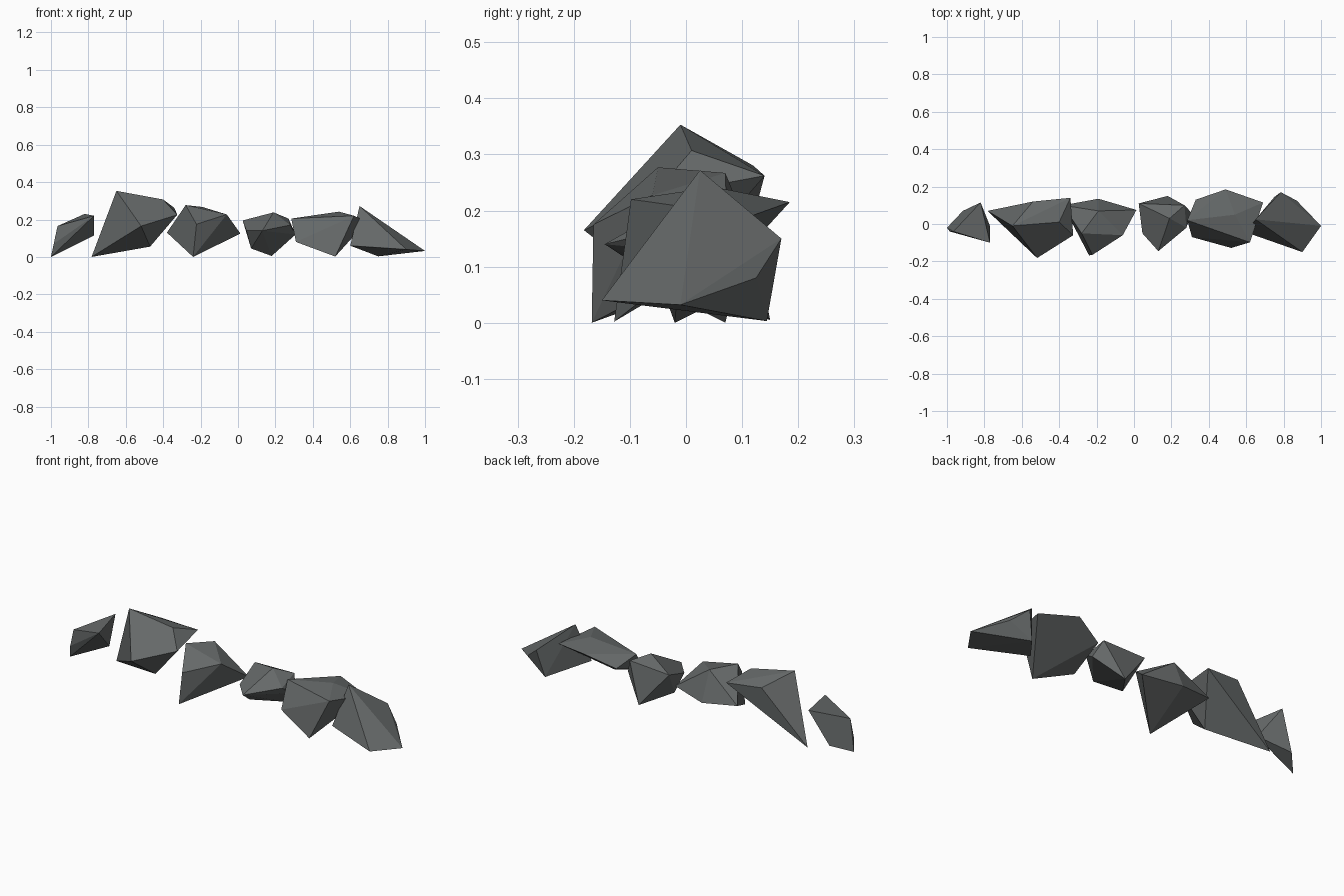
import bpy, bmesh, math

stone = bpy.data.materials.new("slate_grey")
stone.diffuse_color = (0.13, 0.14, 0.14, 1)


def rock(name, corners):
    """Faceted boulder: the convex hull of a few corner points."""
    bm = bmesh.new()
    for c in corners:
        bm.verts.new(c)
    hull = bmesh.ops.convex_hull(bm, input=bm.verts[:])
    loose = [v for v in bm.verts if not v.link_faces]
    bmesh.ops.delete(bm, geom=loose, context='VERTS')
    # merge nearly coplanar triangles into larger facets
    bmesh.ops.dissolve_limit(bm, angle_limit=math.radians(4),
                             verts=bm.verts[:], edges=bm.edges[:])
    bmesh.ops.recalc_face_normals(bm, faces=bm.faces[:])
    me = bpy.data.meshes.new(name)
    bm.to_mesh(me)
    bm.free()
    me.materials.append(stone)
    ob = bpy.data.objects.new(name, me)
    bpy.context.collection.objects.link(ob)
    return ob


# small rock at the left end
rock("rock_far_left", [
    (-1, -.02, 0), (-.985, -.04, .07), (-.965, -.04, .165), (-.77, -.10, .22),
    (-.77, -.01, .115), (-.82, .115, .23), (-.915, .07, .045)])

# tallest rock, with a pointed foot
rock("rock_tall", [
    (-.783, .07, 0), (-.65, -.01, .353), (-.40, .01, .307), (-.34, .14, .262),
    (-.325, -.06, .225), (-.518, -.182, .165), (-.47, -.04, .055),
    (-.54, .12, .28)])

# wedge-shaped rock left of the middle
rock("rock_middle_left", [
    (-.24, -.168, 0), (-.222, -.165, .175), (.013, .075, .125),
    (-.19, .07, .267), (-.28, -.05, .277), (-.06, -.06, .227),
    (-.19, .135, .11), (-.38, .10, .13)])

# small blocky rock right of the middle
rock("rock_middle_right", [
    (.025, .11, .195), (.045, -.05, .14), (.07, 0, .045), (.13, -.145, .14),
    (.19, .03, .238), (.18, .15, .005), (.27, .10, .205), (.308, .06, .12),
    (.28, -.02, .17)])

# broad rock
rock("rock_broad", [
    (.52, -.128, .002), (.31, -.07, .08), (.285, .02, .205), (.49, .185, .215),
    (.62, -.098, .22), (.54, .05, .242), (.69, .115, .19), (.33, .13, .155)])

# sloping rock at the right end
rock("rock_far_right", [
    (.65, .025, .272), (.785, .17, .15), (.87, .125, .08), (1, -.01, .032),
    (.90, -.15, .04), (.75, .144, .003), (.60, -.045, .06)])
